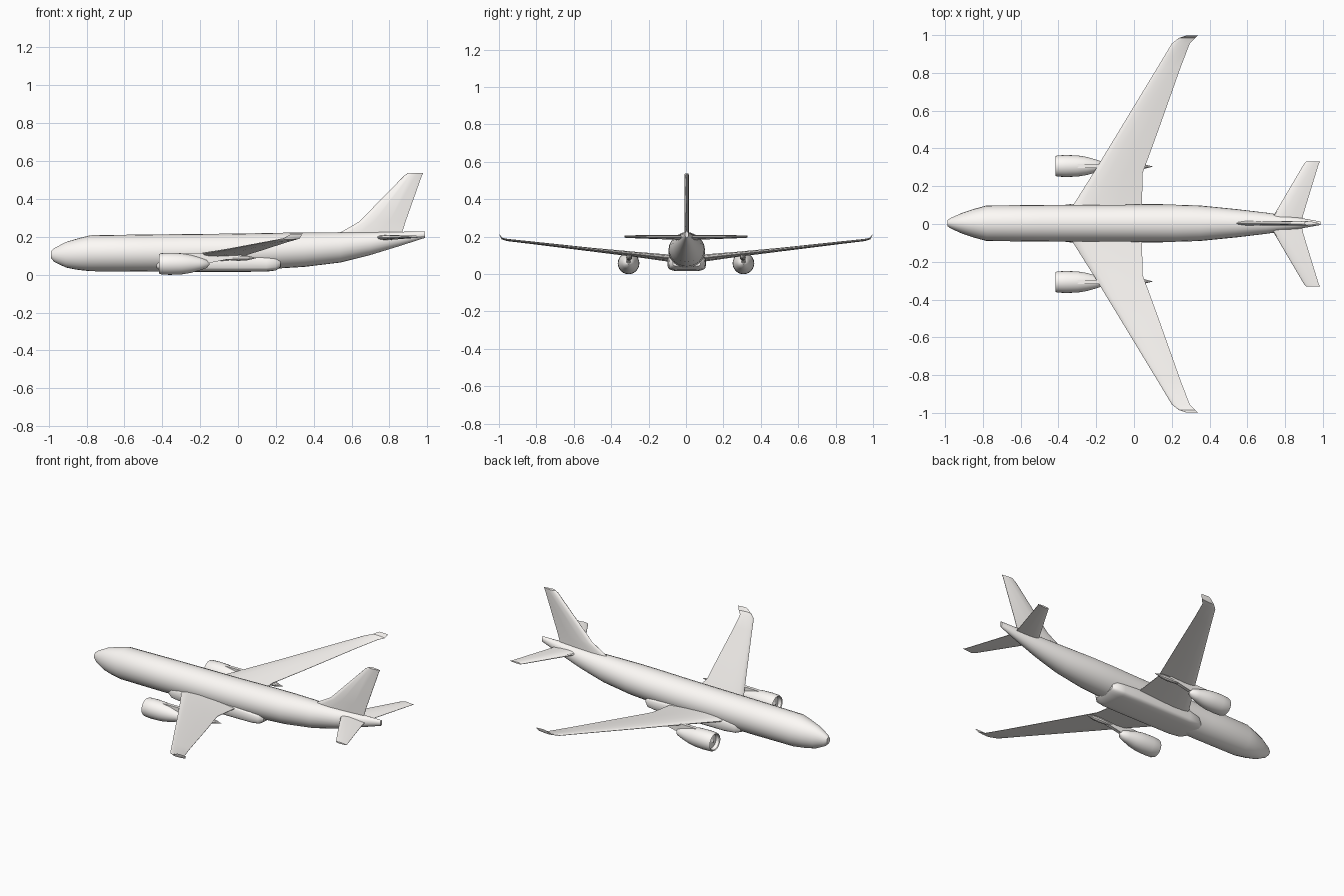
import bpy, bmesh
from math import sin, cos, pi, radians, copysign

if "Cube" in bpy.data.objects:
    bpy.data.objects.remove(bpy.data.objects["Cube"])

# Warm white paint
paint = bpy.data.materials.new("white_paint")
paint.diffuse_color = (1, .97, .94, 1)
paint.use_nodes = True
paint.node_tree.nodes["Principled BSDF"].inputs["Base Color"].default_value = paint.diffuse_color


def loft(name, rings, mirror=False, angle=35):
    """Skin a list of equal-length point rings, capping both ends."""
    bm = bmesh.new()
    vs = [[bm.verts.new(p) for p in ring] for ring in rings]
    n = len(vs[0])
    for a, b in zip(vs, vs[1:]):
        for i in range(n):
            j = (i + 1) % n
            bm.faces.new((a[i], a[j], b[j], b[i]))
    bm.faces.new(vs[0])
    bm.faces.new(vs[-1])
    bmesh.ops.remove_doubles(bm, verts=bm.verts, dist=1e-5)
    bmesh.ops.recalc_face_normals(bm, faces=bm.faces)
    me = bpy.data.meshes.new(name)
    bm.to_mesh(me)
    bm.free()
    me.materials.append(paint)
    ob = bpy.data.objects.new(name, me)
    bpy.context.collection.objects.link(ob)
    bpy.ops.object.select_all(action='DESELECT')
    ob.select_set(True)
    bpy.context.view_layer.objects.active = ob
    bpy.ops.object.shade_smooth_by_angle(angle=radians(angle))
    if mirror:
        m = ob.modifiers.new("Mirror", 'MIRROR')
        m.use_axis = (False, True, False)
    return ob


def oval(x, yc, zb, zt, hw, n=24, power=1.0):
    """Cross-section in the yz plane; power below 1 squares it off."""
    def f(v):
        return copysign(abs(v) ** power, v)
    zc, hz = (zb + zt) / 2, (zt - zb) / 2
    return [(x, yc + hw * f(cos(2 * pi * i / n)), zc + hz * f(sin(2 * pi * i / n)))
            for i in range(n)]


FOIL = [(0, 0), (.03, .45), (.12, .8), (.32, 1), (.65, .7), (1, .1)]


def foil(x0, x1, half):
    """Symmetric aerofoil outline as (x, offset) pairs."""
    pts = FOIL + [(u, -t) for u, t in FOIL[:0:-1]]
    return [(x0 + (x1 - x0) * u, half * t) for u, t in pts]


# Fuselage: x, bottom, top, half width
body = [(-.987, .085, .125, .016), (-.97, .067, .14, .028), (-.91, .038, .172, .055),
        (-.85, .026, .19, .075), (-.78, .018, .208, .094),
        (-.5, .017, .212, .097), (0, .022, .217, .098), (.22, .033, .221, .098),
        (.35, .041, .223, .094), (.54, .064, .224, .075), (.7, .104, .225, .056),
        (.85, .15, .226, .034), (.987, .194, .229, .009)]
loft("fuselage", [oval(x, .004, b, t, w) for x, b, t, w in body])

# Belly fairing
belly = [(-.43, .03, .085, .075), (-.4, .02, .095, .093), (-.33, .015, .105, .102),
         (.04, .015, .105, .103), (.15, .016, .098, .101), (.2, .022, .092, .096),
         (.225, .04, .08, .075)]
loft("belly_fairing", [oval(x, .004, b, t, w, 24, .5) for x, b, t, w in belly])

# Wings with upturned tips: y, leading x, trailing x, z, half thickness
wing = [(.04, -.36, .04, .082, .02), (.1, -.322, .042, .086, .019),
        (.27, -.215, .046, .105, .014), (.5, -.075, .13, .13, .01),
        (.83, .125, .247, .168, .007), (.955, .2, .295, .182, .006),
        (.985, .237, .325, .19, .005), (.997, .275, .338, .211, .003)]
loft("wing", [[(x, y, z + t) for x, t in foil(a, b, h)] for y, a, b, z, h in wing], True)

# Tailplane
stab = [(.015, .72, .89, .195, .014), (.05, .742, .896, .196, .013),
        (.318, .9, .978, .2, .007), (.33, .91, .986, .2, .005)]
loft("tailplane", [[(x, y, z + t) for x, t in foil(a, b, h)] for y, a, b, z, h in stab], True)

# Fin with dorsal fillet
fin = [(.19, .5, .86, .013), (.225, .545, .868, .013), (.28, .64, .885, .013),
       (.525, .88, .972, .012), (.538, .9, .98, .01)]
loft("fin", [[(x, .004 + t, z) for x, t in foil(a, b, h)] for z, a, b, h in fin])

# Engines: one lathed profile of x, radius from hub to exhaust
EY, EZ = .307, .057
nacelle = [(-.405, .002), (-.396, .014), (-.393, .042), (-.412, .047), (-.416, .052),
           (-.405, .056), (-.36, .058), (-.3, .056), (-.25, .048), (-.2, .034),
           (-.165, .022), (-.15, .003)]
loft("engine", [oval(x, EY, EZ - r, EZ + r, r, 24) for x, r in nacelle], True)

# Engine pylons
outline = [(-.36, .108), (-.27, .113), (-.16, .114), (0, .1), (-.02, .088),
           (-.15, .062), (-.3, .07)]
loft("engine_pylon", [[(x, EY + s, z) for x, z in outline] for s in (-.01, .01)], True)

# Flap track fairings under the trailing edge
pod = [(-.14, .002), (-.07, .01), (0, .016), (.045, .014), (.098, .001)]
loft("flap_fairing", [oval(x, .304, .088 - r, .088 + r, r, 10)
                      for x, r in pod], True)
